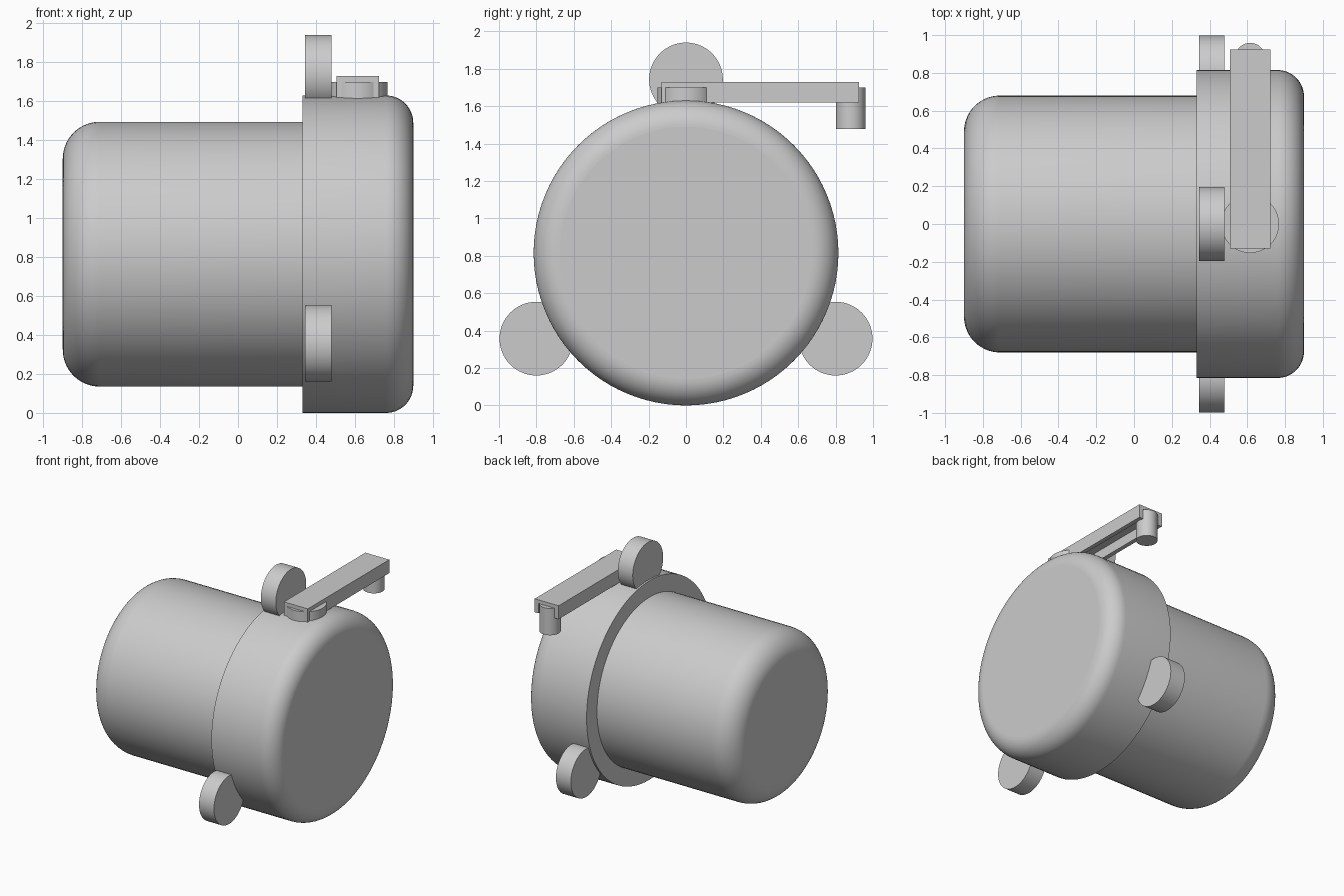
import bpy
import bmesh
from math import pi, sin, cos, radians
from mathutils import Matrix

if "Cube" in bpy.data.objects:
    bpy.data.objects.remove(bpy.data.objects["Cube"])

AXIS_Z = 0.815   # height of the main axis
ARM_X = 0.615    # centre line of the crank arm


def finish(name, bm):
    bmesh.ops.recalc_face_normals(bm, faces=bm.faces)
    mesh = bpy.data.meshes.new(name)
    bm.to_mesh(mesh)
    bm.free()
    ob = bpy.data.objects.new(name, mesh)
    bpy.context.collection.objects.link(ob)
    bpy.ops.object.select_all(action='DESELECT')
    ob.select_set(True)
    bpy.context.view_layer.objects.active = ob
    bpy.ops.object.shade_smooth_by_angle(angle=radians(30))
    for p in mesh.polygons:
        if len(p.vertices) > 4:      # keep the end discs flat
            p.use_smooth = False
    return ob


def rounded_drum(name, x_open, x_round, radius, fillet, sides=96, steps=14):
    """Closed drum along x with one filleted end."""
    s = 1 if x_round > x_open else -1
    profile = [(x_open, radius)]
    for i in range(steps + 1):
        a = pi / 2 * i / steps
        profile.append((x_round - s * fillet * (1 - sin(a)),
                        radius - fillet * (1 - cos(a))))
    bm = bmesh.new()
    rings = [[bm.verts.new((x, r * cos(2 * pi * k / sides),
                            AXIS_Z + r * sin(2 * pi * k / sides)))
              for k in range(sides)] for x, r in profile]
    for a, b in zip(rings, rings[1:]):
        for k in range(sides):
            n = (k + 1) % sides
            bm.faces.new((a[k], a[n], b[n], b[k]))
    bm.faces.new(rings[0])
    bm.faces.new(rings[-1])
    return finish(name, bm)


def cylinder(name, centre, radius, depth, along_x=False, sides=64):
    bm = bmesh.new()
    m = Matrix.Translation(centre)
    if along_x:
        m = m @ Matrix.Rotation(pi / 2, 4, 'Y')
    bmesh.ops.create_cone(bm, cap_ends=True, segments=sides, radius1=radius,
                          radius2=radius, depth=depth, matrix=m)
    return finish(name, bm)


# Main body and the wider cover
rounded_drum("body", 0.36, -0.9, 0.68, 0.19)
rounded_drum("cover", 0.33, 0.9, 0.815, 0.14)

# Three mounting lugs around the cover
for i, (y, z) in enumerate([(0, 1.743), (-0.8, 0.357), (0.8, 0.357)]):
    cylinder(f"mounting_lug_{i + 1}", (0.4125, y, z), 0.197, 0.135, along_x=True)

# Crank arm: inverted channel open at both ends
w, t, wall_in = 0.108, 1.73, 0.073
section = [(-w, 1.62), (-w, t), (w, t), (w, 1.62),
           (wall_in, 1.62), (wall_in, 1.70), (-wall_in, 1.70), (-wall_in, 1.62)]
bm = bmesh.new()
face = bm.faces.new([bm.verts.new((ARM_X + x, -0.13, z)) for x, z in section])
ext = bmesh.ops.extrude_face_region(bm, geom=[face], use_keep_orig=True)
bmesh.ops.translate(bm, vec=(0, 1.055, 0),
                    verts=[g for g in ext["geom"] if isinstance(g, bmesh.types.BMVert)])
finish("crank_arm", bm)

# Pivot hub on the cover and pin at the free end
cylinder("pivot_hub", (ARM_X, 0, 1.639), 0.153, 0.12)
cylinder("arm_pin", (ARM_X, 0.88, 1.589), 0.079, 0.22)
